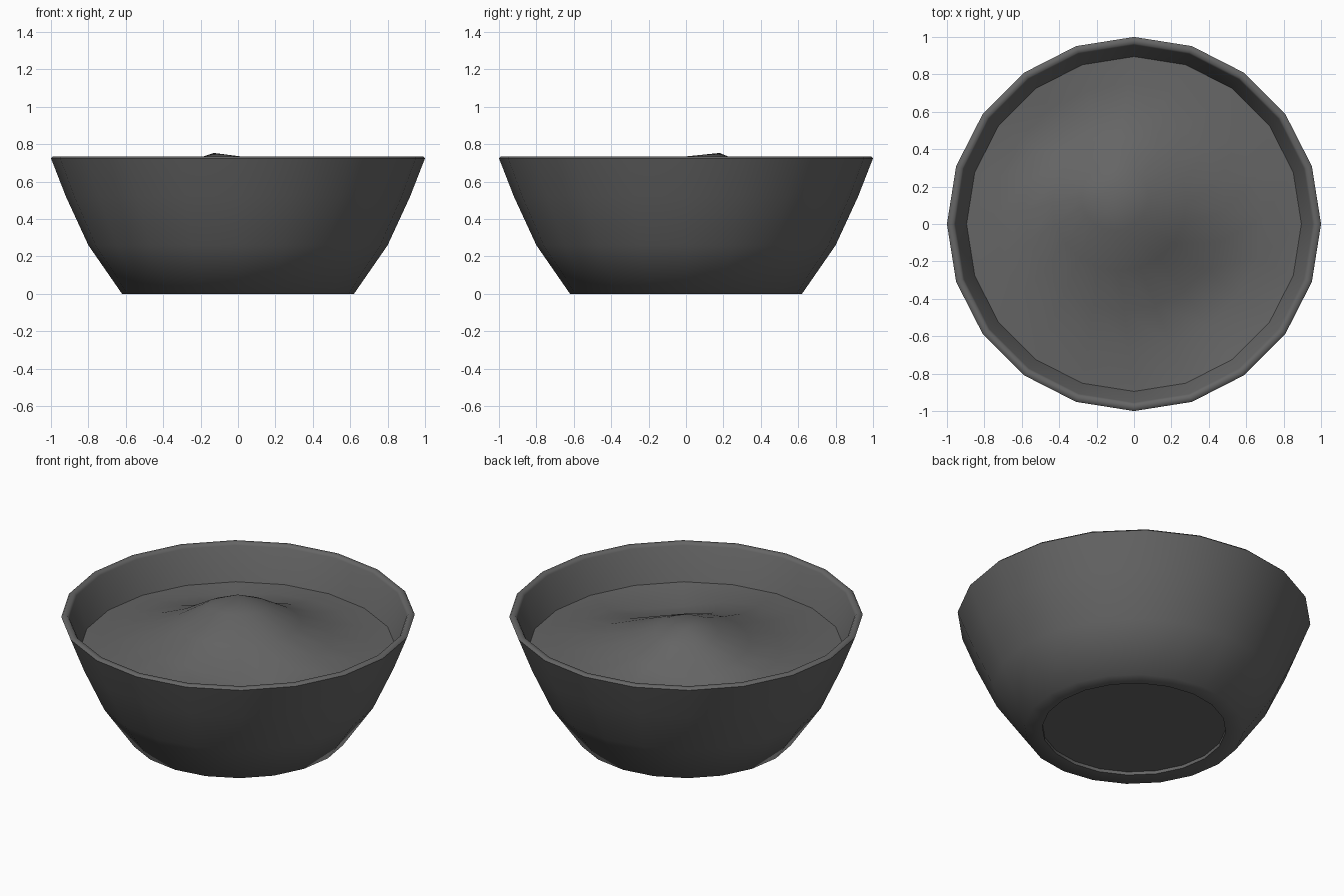
import bpy
import bmesh
import math

SIDES = 20

cube = bpy.data.objects.get("Cube")
if cube:
    bpy.data.objects.remove(cube, do_unlink=True)


def make_material(name, color):
    mat = bpy.data.materials.new(name)
    mat.use_nodes = True
    mat.diffuse_color = color
    mat.node_tree.nodes["Principled BSDF"].inputs["Base Color"].default_value = color
    return mat


grey = make_material("dark grey", (0.13, 0.13, 0.13, 1))


def circle(radius):
    steps = [math.tau * i / SIDES for i in range(SIDES)]
    return [(radius * math.cos(a), radius * math.sin(a)) for a in steps]


def bridge(bm, a, b):
    for i in range(SIDES):
        j = (i + 1) % SIDES
        bm.faces.new((a[i], a[j], b[j], b[i]))


def finish(bm, name, angle):
    bmesh.ops.recalc_face_normals(bm, faces=bm.faces)
    mesh = bpy.data.meshes.new(name)
    bm.to_mesh(mesh)
    bm.free()
    mesh.materials.append(grey)
    obj = bpy.data.objects.new(name, mesh)
    bpy.context.collection.objects.link(obj)
    bpy.ops.object.select_all(action="DESELECT")
    obj.select_set(True)
    bpy.context.view_layer.objects.active = obj
    bpy.ops.object.shade_smooth_by_angle(angle=math.radians(angle))
    return obj


# Bowl: recessed foot, flared outside, bevelled lip, inside wall and floor
profile = [(0.52, 0.02), (0.52, 0), (0.62, 0), (0.8, 0.26), (0.92, 0.52),
           (1, 0.725), (0.99, 0.735), (0.965, 0.735), (0.955, 0.72),
           (0.895, 0.52), (0.77, 0.26), (0.6, 0.06)]
bm = bmesh.new()
rings = [[bm.verts.new((x, y, z)) for x, y in circle(r)] for r, z in profile]
for lower, upper in zip(rings, rings[1:]):
    bridge(bm, lower, upper)
bm.faces.new(rings[0])
bm.faces.new(rings[-1])
finish(bm, "bowl", 60)

# Soil: rings spreading from an off-centre peak, with a mound and two hollows
PEAK = (-0.13, 0.18)
EDGE, LEVEL = 0.897, 0.52
BUMPS = [(PEAK, 0.105, 0.28), ((0, 0), 0.16, 0.5),
         ((0.42, -0.42), -0.12, 0.3), ((-0.4, 0.5), -0.08, 0.22)]


def soil_height(x, y):
    fade = 1 - (min(math.hypot(x, y) / EDGE, 1)) ** 4
    total = sum(h * math.exp(-((x - c[0]) ** 2 + (y - c[1]) ** 2) / s ** 2)
                for c, h, s in BUMPS)
    return LEVEL + fade * total


bm = bmesh.new()
tip = bm.verts.new((*PEAK, soil_height(*PEAK)))
previous = None
for t in (0.2, 0.4, 0.6, 0.8, 1):
    ring = []
    for ex, ey in circle(EDGE):
        x = PEAK[0] + (ex - PEAK[0]) * t
        y = PEAK[1] + (ey - PEAK[1]) * t
        ring.append(bm.verts.new((x, y, soil_height(x, y))))
    if previous:
        bridge(bm, previous, ring)
    else:
        for i in range(SIDES):
            bm.faces.new((tip, ring[i], ring[(i + 1) % SIDES]))
    previous = ring
soil = finish(bm, "soil", 60)
# An open sheet needs its faces turned upward
if soil.data.polygons[0].normal.z < 0:
    soil.data.flip_normals()
